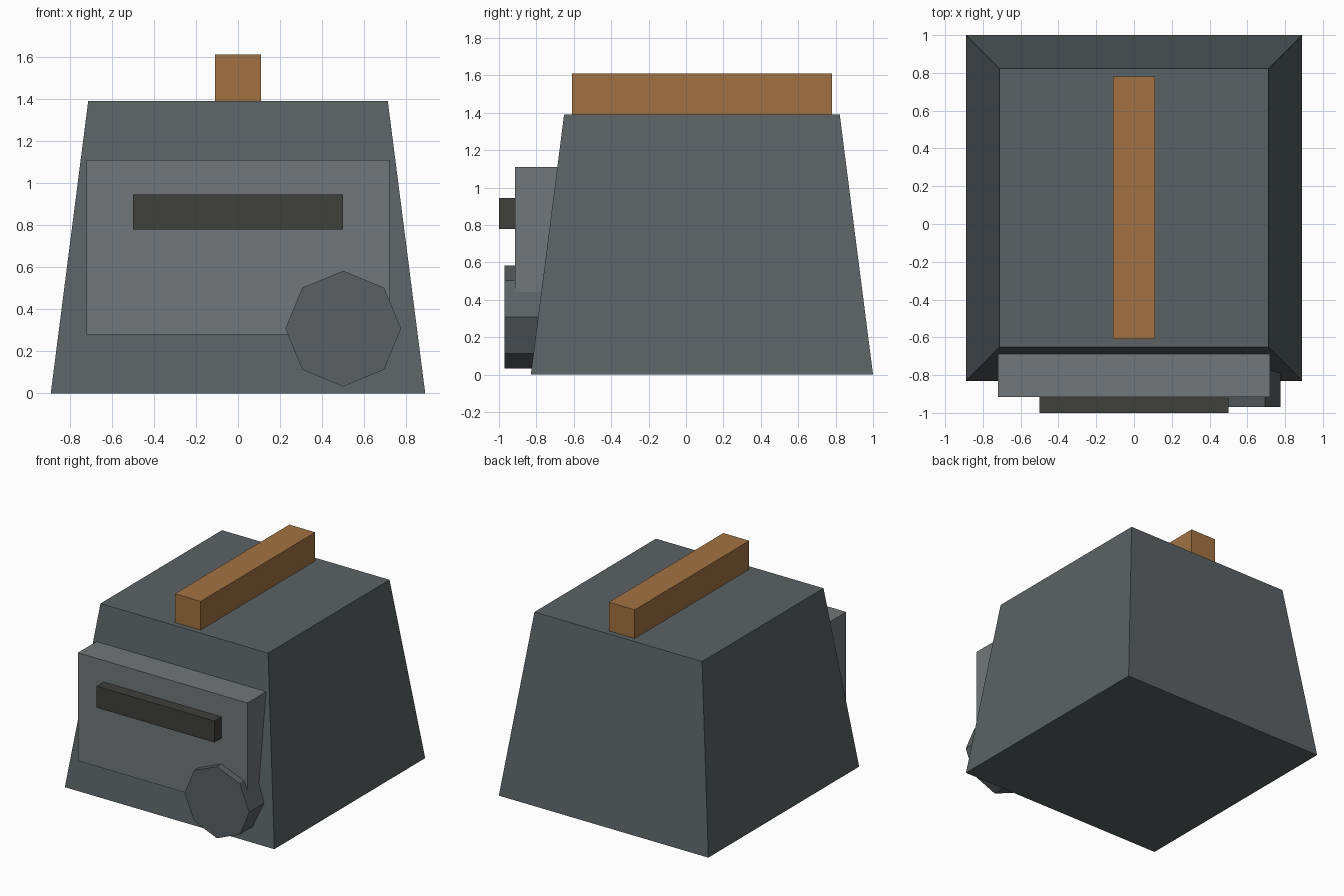
import bpy, bmesh
from math import radians
from mathutils import Matrix

if "Cube" in bpy.data.objects:
    bpy.data.objects.remove(bpy.data.objects["Cube"])


def finish(name, bm, color):
    bmesh.ops.recalc_face_normals(bm, faces=bm.faces)
    mesh = bpy.data.meshes.new(name)
    bm.to_mesh(mesh)
    bm.free()
    obj = bpy.data.objects.new(name, mesh)
    bpy.context.collection.objects.link(obj)
    mat = bpy.data.materials.new(name + "_material")
    mat.diffuse_color = (*color, 1)
    mat.use_nodes = True
    mat.node_tree.nodes["Principled BSDF"].inputs["Base Color"].default_value = mat.diffuse_color
    mesh.materials.append(mat)
    return obj


def box(name, x, y, z, color, inset=0.0):
    """Box from axis ranges; inset narrows the top on all four sides."""
    bm = bmesh.new()
    bmesh.ops.create_cube(bm, size=1)
    for v in bm.verts:
        top = v.co.z > 0
        for i, (lo, hi) in enumerate((x, y, z)):
            side = 1 if v.co[i] > 0 else -1
            v.co[i] = hi if side > 0 else lo
            if top and i < 2:
                v.co[i] -= side * inset
    return finish(name, bm, color)


# Tapered main body
box("body", (-0.89, 0.89), (-0.83, 1.0), (0, 1.39), (0.105, 0.122, 0.13), inset=0.178)

# Top handle
box("top_handle", (-0.11, 0.11), (-0.61, 0.78), (1.385, 1.61), (0.36, 0.17, 0.055))

# Raised front panel and its bar
box("front_panel", (-0.72, 0.72), (-0.915, -0.68), (0.28, 1.11), (0.168, 0.184, 0.194))
box("front_bar", (-0.5, 0.5), (-1.0, -0.905), (0.78, 0.945), (0.05, 0.052, 0.046))

# Eight-sided knob, axis facing forward
bm = bmesh.new()
bmesh.ops.create_cone(bm, cap_ends=True, segments=8, radius1=0.275, radius2=0.275, depth=0.25,
                      matrix=Matrix.Translation((0.5, -0.845, 0.308)) @ Matrix.Rotation(radians(90), 4, 'X'))
finish("knob", bm, (0.105, 0.118, 0.125))
